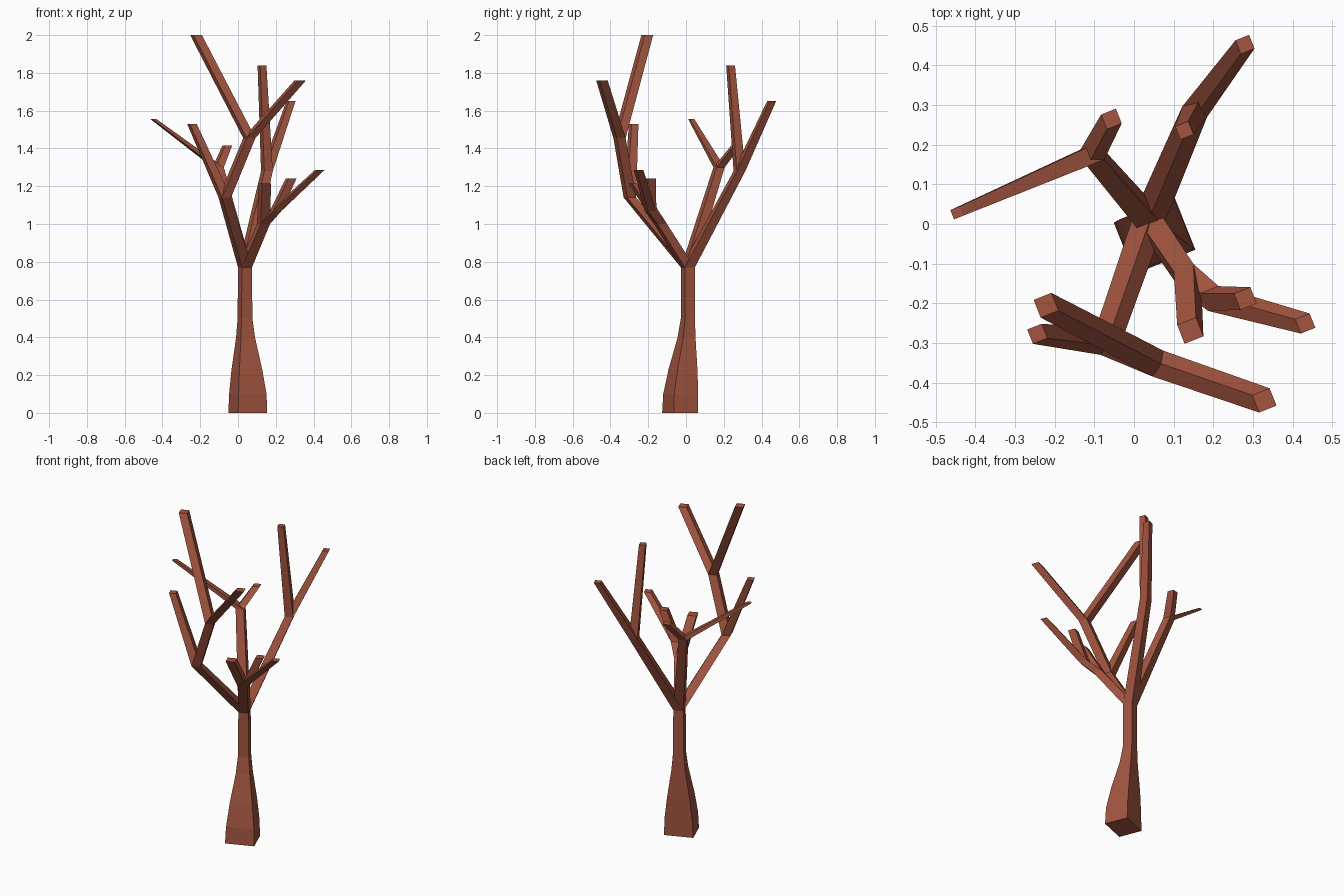
import bpy, bmesh
from mathutils import Vector

if "Cube" in bpy.data.objects:
    bpy.data.objects.remove(bpy.data.objects["Cube"])

bark = bpy.data.materials.new("bark")
bark.diffuse_color = (0.36, 0.09, 0.05, 1)
bark.use_nodes = True
bark.node_tree.nodes["Principled BSDF"].inputs["Base Color"].default_value = bark.diffuse_color

# Every cross-section is a horizontal rectangle turned to the same heading
U = Vector((0.93, 0.37, 0)).normalized()
V = Vector((-U.y, U.x, 0))


def ring(x, y, z, a, b=None):
    b = b or a
    c = Vector((x, y, z))
    return [c + U * (a / 2 * i) + V * (b / 2 * j)
            for i, j in ((-1, -1), (1, -1), (1, 1), (-1, 1))]


def limb(name, sections, cap_start=False, cap_end=True):
    bm = bmesh.new()
    rings = [[bm.verts.new(p) for p in ring(*s)] for s in sections]
    for lo, hi in zip(rings, rings[1:]):
        for i in range(4):
            j = (i + 1) % 4
            bm.faces.new((lo[i], lo[j], hi[j], hi[i]))
    if cap_start:
        bm.faces.new(rings[0][::-1])
    if cap_end:
        bm.faces.new(rings[-1])
    me = bpy.data.meshes.new(name)
    bm.to_mesh(me)
    bm.free()
    me.materials.append(bark)
    ob = bpy.data.objects.new(name, me)
    bpy.context.collection.objects.link(ob)


# Trunk with flared foot
fork = (0.037, 0.01, 0.77, 0.057)
limb("trunk", [(0.052, -0.031, 0, 0.166, 0.139),
               (0.052, -0.028, 0.1, 0.159, 0.136),
               (0.047, -0.016, 0.23, 0.130, 0.113),
               (0.040, 0.003, 0.4, 0.080, 0.070),
               (0.037, 0.010, 0.5, 0.062, 0.056), fork], True, False)

# Joints where limbs divide
back_left = (-0.105, 0.175, 1.30, 0.046)
back_right = (0.153, 0.283, 1.28, 0.048)
front_left = (-0.07, -0.297, 1.14, 0.051)
front_upper = (0.06, -0.352, 1.455, 0.05)
front_right = (0.135, -0.135, 1.00, 0.053)
right_outer = (0.20, -0.188, 1.07, 0.048)

# Main limbs between joints
for name, a, b in (("back_left_limb", fork, back_left),
                   ("back_right_limb", fork, back_right),
                   ("front_left_limb", fork, front_left),
                   ("front_upper_limb", front_left, front_upper),
                   ("front_right_limb", fork, front_right),
                   ("right_outer_limb", front_right, right_outer)):
    limb(name, [a, b], cap_end=False)

# Tip branches ending in flat level cuts
for name, a, b in (
        ("back_left_branch_long", back_left, (-0.447, 0.028, 1.555, 0.025)),
        ("back_left_branch_short", back_left, (-0.057, 0.265, 1.415, 0.04)),
        ("back_right_branch_outer", back_right, (0.28, 0.453, 1.65, 0.037)),
        ("back_right_branch_upright", back_right, (0.127, 0.236, 1.84, 0.036)),
        ("front_left_branch", front_left, (-0.244, -0.277, 1.53, 0.039)),
        ("front_upper_branch_right", front_upper, (0.329, -0.445, 1.76, 0.047)),
        ("front_upper_branch_top", front_upper, (-0.222, -0.205, 2.0, 0.048)),
        ("front_right_branch", front_right, (0.142, -0.269, 1.215, 0.051)),
        ("right_outer_branch_long", right_outer, (0.432, -0.251, 1.285, 0.039)),
        ("right_outer_branch_short", right_outer, (0.281, -0.188, 1.24, 0.044))):
    limb(name, [a, b])
